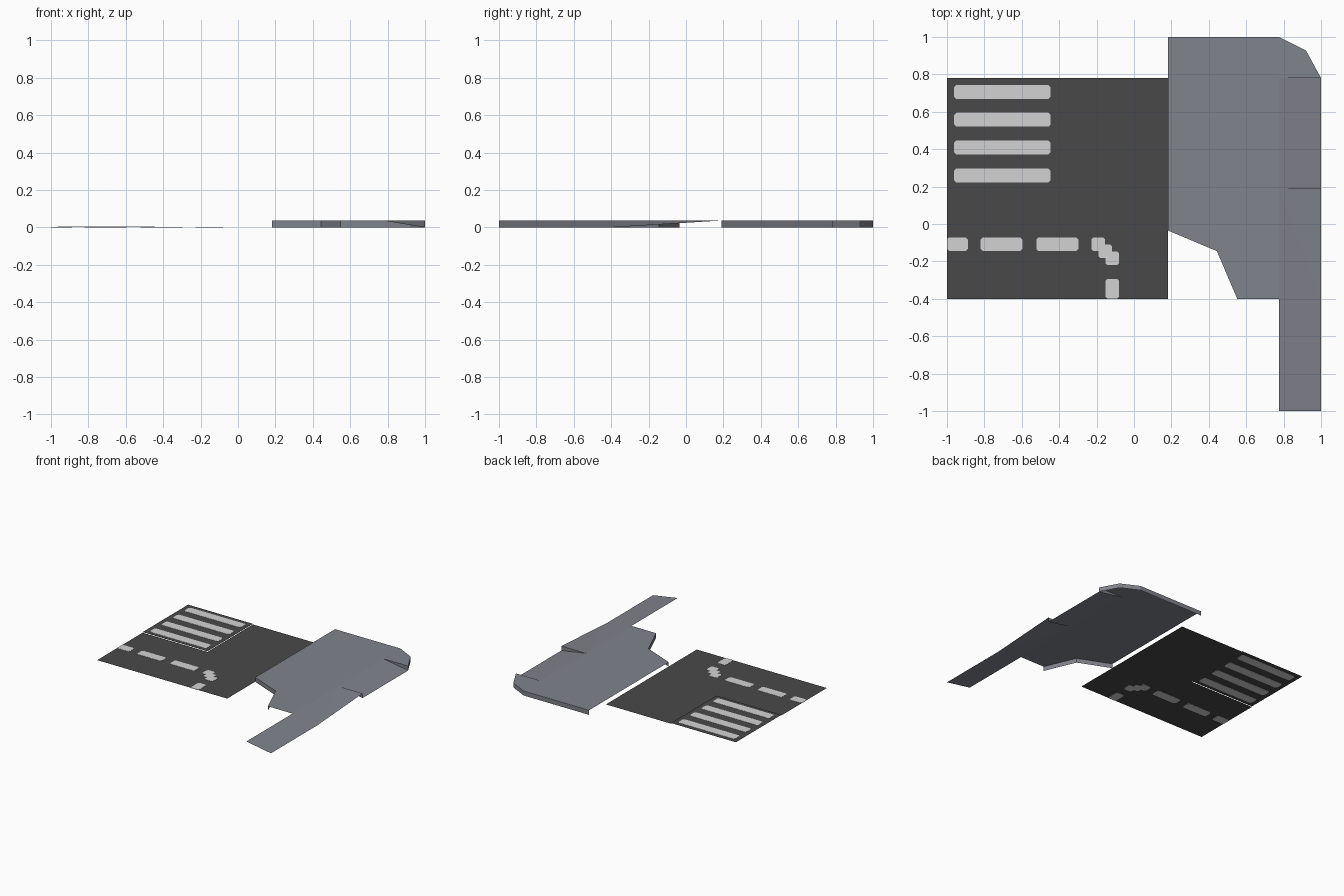
import bpy, bmesh

if "Cube" in bpy.data.objects:
    bpy.data.objects.remove(bpy.data.objects["Cube"])

H = 0.037      # kerb height
ROAD_Z = 0.0015
LIFT = 0.005   # crossing tile sits slightly higher


def material(name, rgb):
    m = bpy.data.materials.new(name)
    m.diffuse_color = (*rgb, 1)
    m.use_nodes = True
    m.node_tree.nodes["Principled BSDF"].inputs["Base Color"].default_value = m.diffuse_color
    return m


ASPHALT = material("asphalt_grey", (0.066, 0.066, 0.066))
PAINT = material("road_paint", (0.65, 0.65, 0.65))
PAVING = material("paving_grey", (0.22, 0.228, 0.262))


def mesh_object(name, polys, mat):
    """Build an object from a list of polygons (each a list of xyz points)."""
    bm = bmesh.new()
    for poly in polys:
        bm.faces.new([bm.verts.new(p) for p in poly])
    bmesh.ops.remove_doubles(bm, verts=bm.verts, dist=1e-5)
    mesh = bpy.data.meshes.new(name)
    bm.to_mesh(mesh)
    bm.free()
    mesh.materials.append(mat)
    obj = bpy.data.objects.new(name, mesh)
    bpy.context.collection.objects.link(obj)
    return obj


def flat(points, z):
    return [(x, y, z) for x, y in points]


def rect(x0, x1, y0, y1):
    return [(x0, y0), (x1, y0), (x1, y1), (x0, y1)]


def mark(name, x0, x1, y0, y1, z=0.0, c=0.012):
    """Thin painted plate with clipped corners, showing on both sides of the road."""
    pts = [(x0 + c, y0), (x1 - c, y0), (x1, y0 + c), (x1, y1 - c),
           (x1 - c, y1), (x0 + c, y1), (x0, y1 - c), (x0, y0 + c)]
    top, low = flat(pts, z + 2 * ROAD_Z), flat(pts, z)
    sides = [[low[i - 1], low[i], top[i], top[i - 1]] for i in range(len(pts))]
    mesh_object(name, [top, low[::-1]] + sides, PAINT)


# Road surface: L-shaped area plus the raised crossing tile
mesh_object("road", [flat(rect(-1, 0.182, -0.4, 0.19), ROAD_Z),
                     flat(rect(-0.41, 0.182, 0.19, 0.78), ROAD_Z)], ASPHALT)
mesh_object("crossing_tile", [flat(rect(-1, -0.41, 0.19, 0.78), ROAD_Z + LIFT)], ASPHALT)

# Crossing stripes
for i in range(4):
    y = 0.222 + 0.149 * i
    mark(f"crossing_stripe_{i + 1}", -0.962, -0.446, y, y + 0.075, LIFT)

# Dashed lane line, its stepped bend and the dash after the turn
for i, (x0, x1) in enumerate([(-1, -0.888), (-0.82, -0.597), (-0.522, -0.298)]):
    mark(f"lane_dash_{i + 1}", x0, x1, -0.145, -0.071)
for i in range(3):
    d = 0.0375 * i
    # tiny height steps avoid coincident faces where the squares overlap
    mark(f"bend_dash_{i + 1}", -0.228 + d, -0.154 + d, -0.145 - d, -0.071 - d, 0.0002 * i)
mark("turn_dash", -0.153, -0.079, -0.4, -0.293)

# Pavement: flat top, sloped kerb strips, twisted ramp and outer kerb walls
front_edge = [(0.182, -0.035), (0.443, -0.145), (0.552, -0.4)]
back_edge = [(1, 0.78), (0.92, 0.927), (0.776, 1), (0.182, 1)]
XI = 0.776     # inner edge of the sloped strips
top = flat(front_edge + [(XI, -0.4), (XI, 0.19), (XI, 0.78)] + back_edge, H)


def slope(y0, y1):
    return [(XI, y0, H), (1, y0, 0), (1, y1, 0), (XI, y1, H)]


def walls(edge):
    return [[(*a, 0), (*b, 0), (*b, H), (*a, H)] for a, b in zip(edge, edge[1:])]


ramp = [[(XI, -0.4, H), (1, -0.4, 0), (XI, 0.19, H)],
        [(XI, 0.19, H), (1, -0.4, 0), (1, 0.19, H)]]
cheeks = [[(1, 0.19, 0), (XI, 0.19, H), (1, 0.19, H)],
          [(XI, 0.78, H), (1, 0.78, 0), (1, 0.78, H)]]
mesh_object("pavement", [top, slope(-1, -0.4), slope(0.19, 0.78)] + ramp, PAVING)
mesh_object("kerb_walls", walls(front_edge) + walls(back_edge) + cheeks, PAVING)
